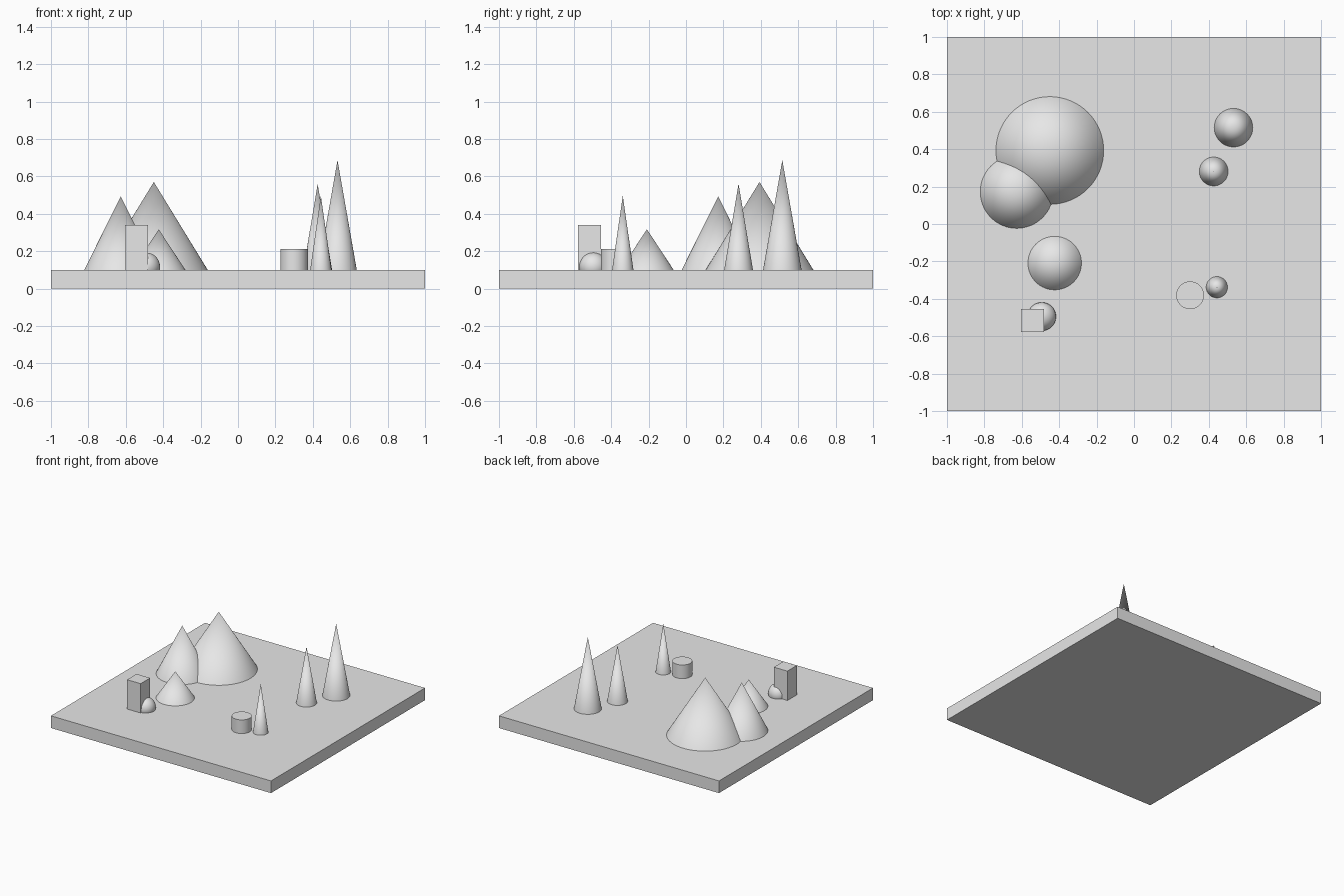
import bpy
import math

cube = bpy.data.objects.get("Cube")
if cube:
    bpy.data.objects.remove(cube, do_unlink=True)

GROUND = 0.1  # top of the base slab

grey = bpy.data.materials.new("plain grey")
grey.use_nodes = True
grey.diffuse_color = (0.8, 0.8, 0.8, 1)
grey.node_tree.nodes["Principled BSDF"].inputs["Base Color"].default_value = grey.diffuse_color


def finish(name, smooth=True):
    """Name and colour the newest object, smoothing its curved faces."""
    obj = bpy.context.object
    obj.name = name
    obj.data.materials.append(grey)
    if smooth:
        bpy.ops.object.shade_smooth_by_angle(angle=math.radians(30))
    return obj


def block(name, x, y, z0, size):
    bpy.ops.mesh.primitive_cube_add(size=1, location=(x, y, z0 + size[2] / 2))
    bpy.context.object.scale = size
    bpy.ops.object.transform_apply(location=False, rotation=False, scale=True)
    return finish(name, smooth=False)


def cone(name, x, y, radius, top):
    height = top - GROUND
    bpy.ops.mesh.primitive_cone_add(vertices=64, radius1=radius, radius2=0, depth=height,
                                    location=(x, y, GROUND + height / 2))
    return finish(name)


# Base slab
block("base_slab", 0, 0, 0, (2, 2, GROUND))

# Wide mountain cones
cone("large_mountain", -0.45, 0.393, 0.288, 0.57)
cone("medium_mountain", -0.627, 0.172, 0.195, 0.493)
cone("small_mountain", -0.424, -0.209, 0.143, 0.317)

# Slender tree cones
cone("tall_tree", 0.532, 0.515, 0.103, 0.687)
cone("medium_tree", 0.426, 0.281, 0.077, 0.56)
cone("small_tree", 0.443, -0.338, 0.057, 0.497)

# Round stump
bpy.ops.mesh.primitive_cylinder_add(vertices=64, radius=0.074, depth=0.112,
                                    location=(0.3, -0.381, GROUND + 0.056))
finish("round_stump")

# Hut block with a ball beside it
block("hut_block", -0.543, -0.515, GROUND, (0.123, 0.123, 0.241))
bpy.ops.mesh.primitive_uv_sphere_add(segments=48, ring_count=24, radius=0.076,
                                     location=(-0.493, -0.495, 0.117))
finish("ball")
